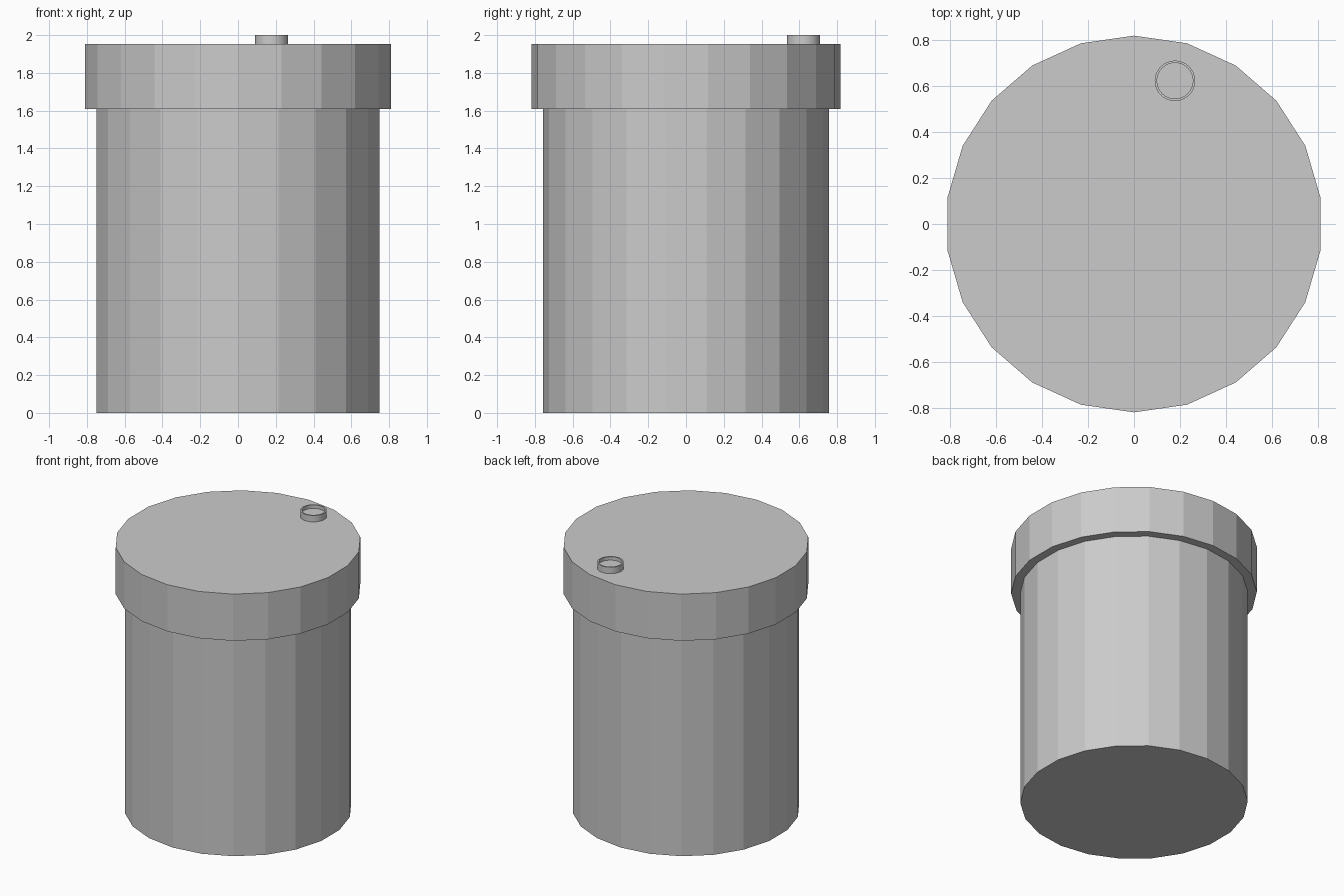
import bpy, bmesh
from math import sin, cos, tau

if "Cube" in bpy.data.objects:
    bpy.data.objects.remove(bpy.data.objects["Cube"])


def lathe(name, profile, sides, centre=(0, 0)):
    """Turn an (r, z) profile into a faceted solid, capped at both ends."""
    bm = bmesh.new()
    rings = [[bm.verts.new((centre[0] + r * sin(tau * i / sides),
                            centre[1] + r * cos(tau * i / sides), z))
              for i in range(sides)] for r, z in profile]
    for a, b in zip(rings, rings[1:]):
        for i in range(sides):
            j = (i + 1) % sides
            bm.faces.new((a[i], a[j], b[j], b[i]))
    bm.faces.new(rings[0])
    bm.faces.new(rings[-1])
    bmesh.ops.recalc_face_normals(bm, faces=bm.faces)
    mesh = bpy.data.meshes.new(name)
    bm.to_mesh(mesh)
    bm.free()
    obj = bpy.data.objects.new(name, mesh)
    bpy.context.collection.objects.link(obj)
    return obj


# Canister body and the wider overhanging lid
lathe("body", [(0.757, 0), (0.757, 1.61)], 22)
lathe("lid", [(0.818, 1.61), (0.818, 1.953)], 22)

# Small round button with a raised rim and recessed centre
button = lathe("lid_button", [(0.088, 1.953), (0.088, 2.0), (0.078, 2.0), (0.078, 1.975)],
               32, (0.178, 0.622))
bpy.context.view_layer.objects.active = button
button.select_set(True)
bpy.ops.object.shade_smooth_by_angle()
